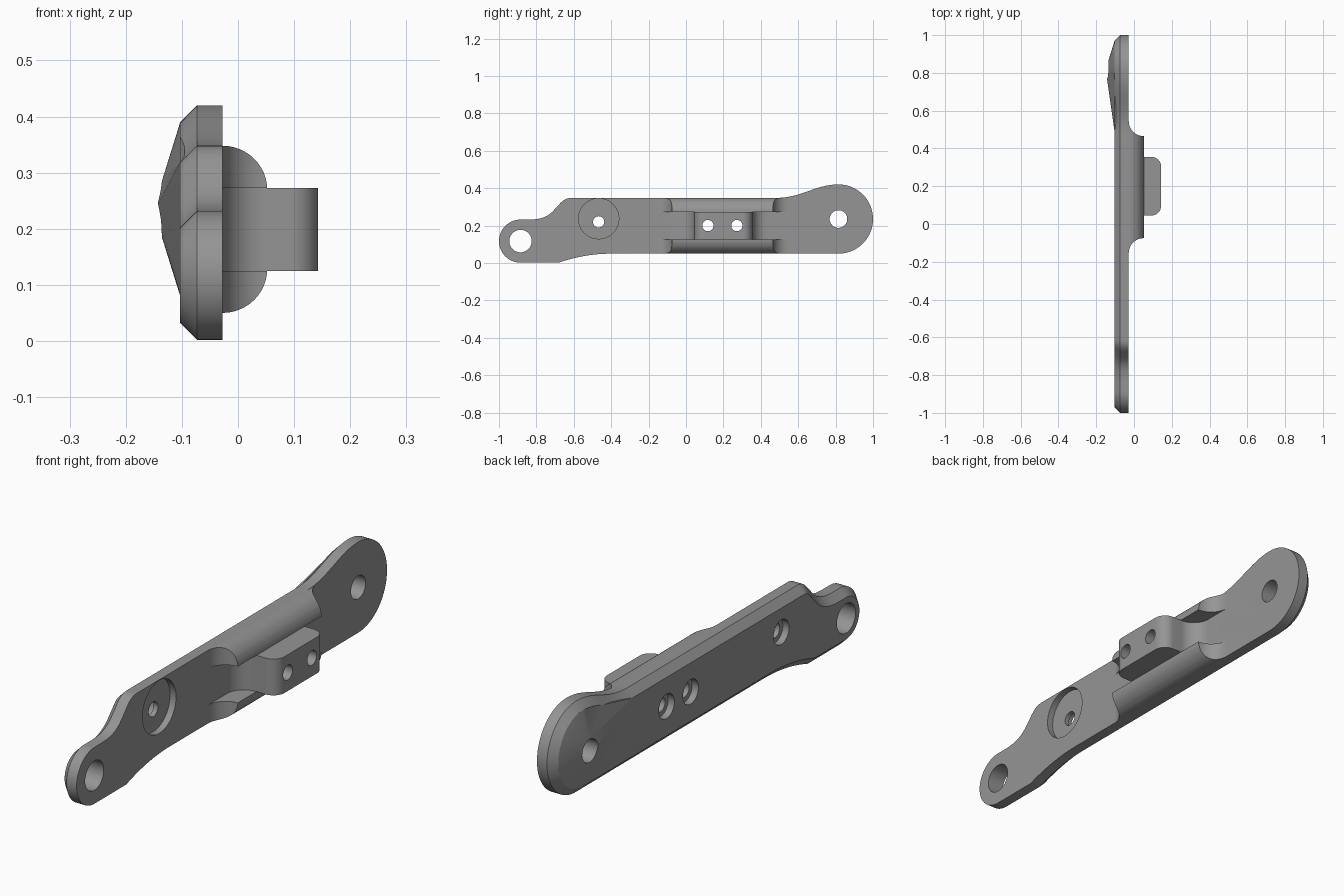
import bpy, bmesh, math
from mathutils import Vector

if "Cube" in bpy.data.objects:
    bpy.data.objects.remove(bpy.data.objects["Cube"])

metal = bpy.data.materials.new("grey_metal")
metal.diffuse_color = (0.3, 0.3, 0.3, 1)
metal.use_nodes = True
metal.node_tree.nodes["Principled BSDF"].inputs["Base Color"].default_value = metal.diffuse_color


def finish(name, bm):
    bmesh.ops.recalc_face_normals(bm, faces=bm.faces)
    me = bpy.data.meshes.new(name)
    bm.to_mesh(me)
    bm.free()
    me.materials.append(metal)
    ob = bpy.data.objects.new(name, me)
    bpy.context.collection.objects.link(ob)
    return ob


def loft(name, rings):
    """Skin a stack of equal closed rings and cap both ends."""
    bm = bmesh.new()
    vs = [[bm.verts.new(p) for p in r] for r in rings]
    n = len(vs[0])
    for a, b in zip(vs, vs[1:]):
        for i in range(n):
            bm.faces.new((a[i], a[(i + 1) % n], b[(i + 1) % n], b[i]))
    bm.faces.new(vs[0])
    bm.faces.new(vs[-1])
    return finish(name, bm)


def prism(name, pts, axis, lo, hi):
    place = {"x": lambda p, t: (t, p[0], p[1]),
             "y": lambda p, t: (p[0], t, p[1]),
             "z": lambda p, t: (p[0], p[1], t)}[axis]
    return loft(name, [[place(p, t) for p in pts] for t in (lo, hi)])


def arc(cx, cy, r, a0, a1, n=12):
    return [(cx + r * math.cos(math.radians(a0 + (a1 - a0) * i / n)),
             cy + r * math.sin(math.radians(a0 + (a1 - a0) * i / n))) for i in range(n + 1)]


def circle(cy, cz, r, n=48):
    return arc(cy, cz, r, 0, 360, n)[:-1]


def bezier(a, b, c, d, n=12):
    return [tuple((1 - t)**3 * a[k] + 3 * (1 - t)**2 * t * b[k] + 3 * (1 - t) * t * t * c[k]
                  + t**3 * d[k] for k in (0, 1)) for t in (i / n for i in range(n + 1))]


def inset(pts, d):
    """Offset a counter-clockwise outline inwards."""
    out, n = [], len(pts)
    for i in range(n):
        p, q, r = (Vector(pts[(i + k) % n]) for k in (-1, 0, 1))
        e, f = (q - p).normalized(), (r - q).normalized()
        m, k = Vector((-e.y, e.x)), Vector((-f.y, f.x))
        v = q + (m + k) * d / (1 + m.dot(k))
        out.append((v.x, v.y))
    return out


def boolean(target, tool, op):
    mod = target.modifiers.new(op, "BOOLEAN")
    mod.operation, mod.solver, mod.object = op, "EXACT", tool
    bpy.context.view_layer.objects.active = target
    bpy.ops.object.modifier_apply(modifier=mod.name)
    bpy.data.objects.remove(tool)


# Plate outline, counter-clockwise in (y, z)
outline = arc(0.815, 0.235, 0.185, -90, 90, 40)
outline += bezier((0.815, 0.42), (0.69, 0.42), (0.62, 0.348), (0.48, 0.348), 16)[1:]
outline += bezier((-0.61, 0.348), (-0.65, 0.348), (-0.665, 0.328), (-0.69, 0.30))
outline += bezier((-0.69, 0.30), (-0.72, 0.27), (-0.74, 0.232), (-0.84, 0.232))[1:]
outline += arc(-0.885, 0.117, 0.115, 90, 270, 30)
outline += [(-0.68 + 0.28 * t, 0.05 - 0.048 * (1 - t)**2) for t in (i / 12 for i in range(13))]

# Plate with a chamfer on the outer side
FACE, OUT = -0.028, -0.103
body = loft("lever_body", [[(FACE, *p) for p in outline], [(-0.073, *p) for p in outline],
                           [(OUT, *p) for p in inset(outline, 0.03)]])

# Dome around the large end, ramping down along the plate
base = circle(0.815, 0.235, 0.155) + [(0.49, 0.318)]
bm = bmesh.new()
for x, pts in ((-0.095, base), (OUT, base), (-0.135, circle(0.815, 0.235, 0.052)),
               (-0.143, [(0.77, 0.245)])):
    for p in pts:
        bm.verts.new((x, *p))
hull = bmesh.ops.convex_hull(bm, input=bm.verts)
bmesh.ops.delete(bm, geom=list({g for g in hull["geom_interior"] + hull["geom_unused"]
                                if isinstance(g, bmesh.types.BMVert)}), context="VERTS")
dome = finish("dome", bm)
boolean(body, dome, "UNION")

# Rounded rails with swept ends and a slot between them
section = ([(-0.05, 0.05), (FACE, 0.05)] + arc(FACE, 0.128, 0.078, -90, 0)[1:]
           + arc(FACE, 0.270, 0.078, 0, 90) + [(-0.05, 0.348)])
section = [(FACE + (x - FACE) * 0.08 / 0.078, z) if x > FACE else (x, z) for x, z in section]
rails = prism("rails", section, "y", -0.2, 0.6)
sweep = ([(-0.06, -0.155), (FACE, -0.155)] + arc(0.052, -0.155, 0.08, 180, 90)[1:]
         + arc(0.052, 0.545, 0.08, 270, 180) + [(-0.06, 0.545)])
boolean(rails, prism("sweep", sweep, "z", 0, 0.5), "INTERSECT")
slot = [(FACE, -0.3), (0.2, -0.3), (0.2, 0.7), (FACE, 0.7)]
boolean(rails, prism("slot", slot, "z", 0.125, 0.273), "DIFFERENCE")
boolean(body, rails, "UNION")

# Central mounting block with rounded shoulders and flared foot
block = ([(-0.05, -0.03), (FACE, -0.03)] + arc(0.047, -0.03, 0.075, 180, 90)[1:]
         + arc(0.093, 0.095, 0.05, -90, 0) + arc(0.093, 0.305, 0.05, 0, 90)
         + arc(0.047, 0.43, 0.075, 270, 180) + [(-0.05, 0.43)])
boolean(body, prism("block", block, "z", 0.125, 0.273), "UNION")

# Through holes, countersinks and the round pocket: (y, z, radius, x from, x to)
for y, z, r, lo, hi in ((0.815, 0.235, 0.047, -0.3, 0.3), (-0.885, 0.117, 0.06, -0.3, 0.3),
                        (0.117, 0.2, 0.03, -0.3, 0.3), (0.272, 0.2, 0.03, -0.3, 0.3),
                        (-0.467, 0.22, 0.03, -0.3, 0.3), (-0.467, 0.237, 0.108, -0.055, 0.3),
                        (0.117, 0.2, 0.05, -0.3, -0.075), (0.272, 0.2, 0.05, -0.3, -0.075),
                        (-0.467, 0.22, 0.05, -0.3, -0.075)):
    boolean(body, prism("hole", circle(y, z, r), "x", lo, hi), "DIFFERENCE")

bpy.context.view_layer.objects.active = body
body.select_set(True)
bpy.ops.object.shade_smooth_by_angle(angle=math.radians(25))
